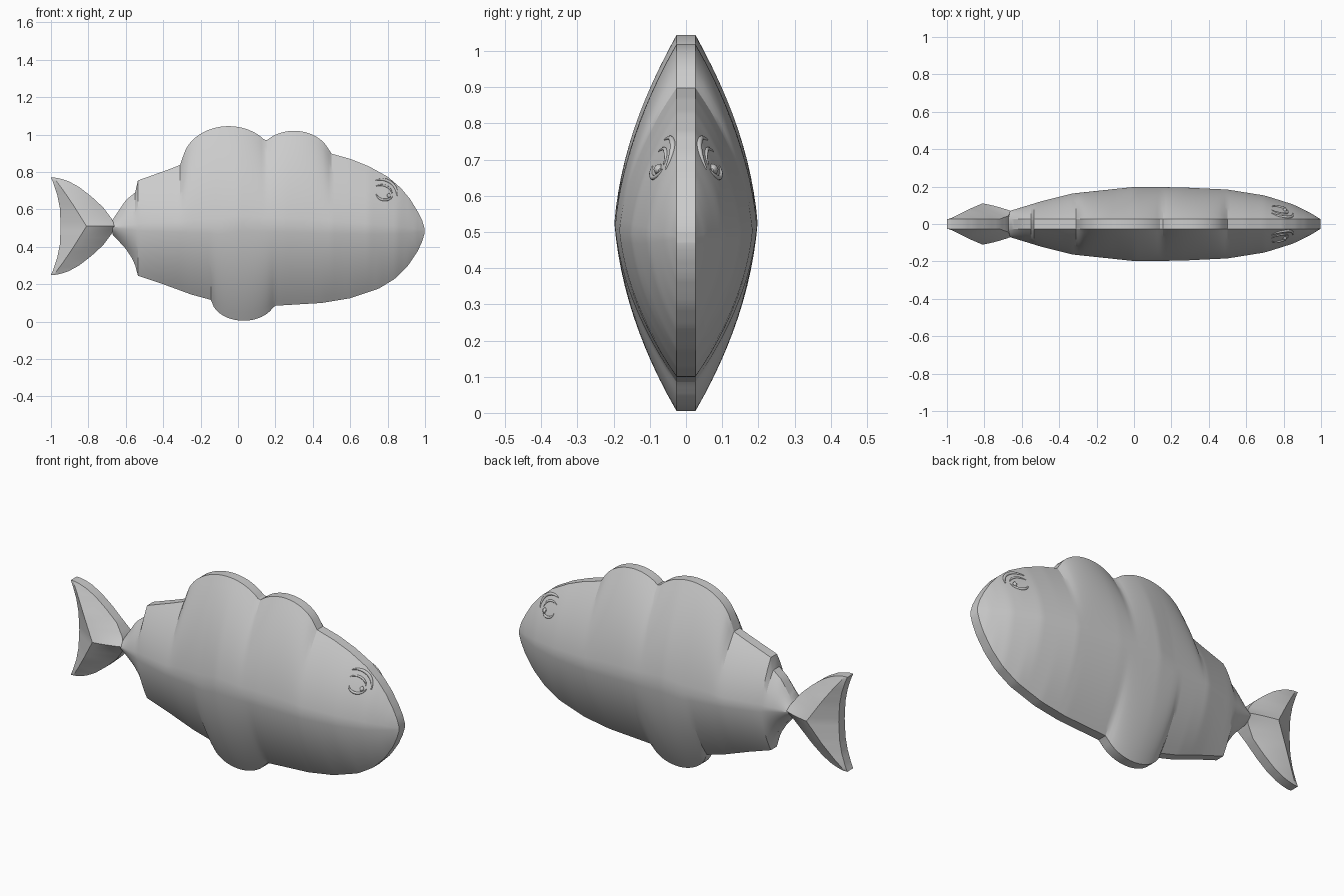
import bpy, bmesh, math

cube = bpy.data.objects.get("Cube")
if cube:
    bpy.data.objects.remove(cube)

grey = bpy.data.materials.new("light grey")
grey.use_nodes = True
COLOUR = (0.6, 0.6, 0.6, 1)
grey.diffuse_color = COLOUR
grey.node_tree.nodes["Principled BSDF"].inputs["Base Color"].default_value = COLOUR

RIM = 0.026   # half thickness of the outer edge
WAIST = -0.67


def lerp(points, x):
    """Read a profile of (x, value) points at x."""
    if x <= points[0][0]:
        return points[0][1]
    for (a, p), (b, q) in zip(points, points[1:]):
        if x <= b:
            return p + (q - p) * (x - a) / (b - a)
    return points[-1][1]


def lobe(x, centre, rx, rz):
    d = 1 - ((x - centre) / rx) ** 2
    return rz * math.sqrt(d) if d > 0 else -1


# Outline of the body without fins, and its half width along the mid ridge
UPPER = [(WAIST, .545), (-.6, .65), (-.55, .69), (-.535, .755), (-.38, .81), (-.29, .845),
         (.5, .898), (.6, .87), (.7, .83), (.8, .775), (.87, .715), (.92, .655),
         (.96, .59), (.985, .54), (.997, .5)]
LOWER = [(WAIST, .465), (-.6, .39), (-.555, .32), (-.535, .245), (-.4, .2), (-.25, .145),
         (-.14, .115), (.2, .085), (.45, .1), (.6, .125), (.75, .175), (.84, .23),
         (.91, .3), (.96, .375), (.985, .43), (.997, .47)]
WIDTH = [(WAIST, .068), (-.5, .12), (-.33, .163), (0, .198), (.25, .196), (.5, .184),
         (.7, .152), (.85, .105), (.95, .055), (.997, RIM)]
RIDGE = [(WAIST, .505), (-.1, .505), (0, .525), (.2, .515), (.997, .485)]


def top(x):
    return max(lerp(UPPER, x), .84 + lobe(x, -.05, .25, .205), .86 + lobe(x, .3, .2, .16))


def bottom(x):
    return min(lerp(LOWER, x), .13 - lobe(x, .03, .175, .125))


def swell(x, t):
    """Half width at station x, t going from 0 at the ridge to 1 at the rim."""
    return RIM + (lerp(WIDTH, x) - RIM) * (1 - .25 * t - .75 * t * t)


def loft(name, rings):
    """Skin equal closed rings and cap both ends."""
    bm = bmesh.new()
    loops = [[bm.verts.new(p) for p in ring] for ring in rings]
    n = len(rings[0])
    for a, b in zip(loops, loops[1:]):
        for i in range(n):
            j = (i + 1) % n
            bm.faces.new((a[i], a[j], b[j], b[i]))
    bm.faces.new(loops[0])
    bm.faces.new(loops[-1])
    bmesh.ops.recalc_face_normals(bm, faces=bm.faces)
    mesh = bpy.data.meshes.new(name)
    bm.to_mesh(mesh)
    bm.free()
    finish(bpy.data.objects.new(name, mesh))


def finish(ob):
    ob.data.materials.append(grey)
    bpy.context.collection.objects.link(ob)
    if ob.type == 'MESH':
        bpy.ops.object.select_all(action='DESELECT')
        ob.select_set(True)
        bpy.context.view_layer.objects.active = ob
        bpy.ops.object.shade_smooth_by_angle(angle=math.radians(22))


# Body with back humps and belly fin
STEPS = 12
stations = [WAIST + .015 * i for i in range(109)]
stations += [.96, .97, .978, .985, .991, .997]
rings = []
for x in stations:
    mid, hi, lo = lerp(RIDGE, x), top(x), bottom(x)
    side = []
    for i in range(-STEPS, STEPS + 1):
        t = i / STEPS
        z = mid + t * (hi - mid) if t > 0 else mid + t * (mid - lo)
        side.append((swell(x, abs(t)), z))
    rings.append([(x, y, z) for y, z in side] + [(x, -y, z) for y, z in reversed(side)])
loft("fish_body", rings)

# Tail fin, built in level slices from lower tip to upper tip
LEAD = [(0, -.655), (.04, -.675), (.1, -.72), (.16, -.785), (.21, -.85), (.24, -.905),
        (.255, -.95), (.26, -.98)]
CREST = [(0, -.81), (.12, -.885), (.2, -.94), (.26, -.985)]
TRAIL = [(0, -.948), (.1, -.953), (.17, -.967), (.23, -.987), (.26, -1)]
EDGE = [(0, .068), (.04, .042), (.1, RIM)]
PEAK = [(0, .11), (.12, .078), (.2, .05), (.26, RIM)]
rings = []
for i in range(-20, 21):
    s = .26 * math.sin(math.pi / 2 * i / 20)
    a = abs(s)
    lead, crest, trail = lerp(LEAD, a), lerp(CREST, a), lerp(TRAIL, a)
    edge, peak = lerp(EDGE, a), lerp(PEAK, a)
    side = []
    for k in range(7):
        u = k / 6
        y = edge + (peak - edge) * (u + .4 * u * (1 - u))
        side.append((lead + (crest - lead) * u, y))
    side.append((trail, RIM))
    rings.append([(x, y, .51 + s) for x, y in side]
                 + [(x, -y, .51 + s) for x, y in reversed(side)])
loft("tail_fin", rings)


# Raised eye details lying on the body surface
def surface_y(x, z):
    mid = lerp(RIDGE, x)
    return swell(x, (z - mid) / (top(x) - mid))


def strand(name, points, radius, sign):
    curve = bpy.data.curves.new(name, 'CURVE')
    curve.dimensions = '3D'
    curve.bevel_depth = radius
    curve.bevel_resolution = 2
    curve.use_fill_caps = True
    spline = curve.splines.new('POLY')
    spline.points.add(len(points) - 1)
    for i, (x, z) in enumerate(points):
        spline.points[i].co = (x, sign * surface_y(x, z), z, 1)
        spline.points[i].radius = .3 + .7 * math.sin(math.pi * i / (len(points) - 1))
    finish(bpy.data.objects.new(name, curve))


def arc(cx, cz, rx, rz, start, end):
    angles = [math.radians(start + (end - start) * i / 12) for i in range(13)]
    return [(cx + rx * math.cos(a), cz + rz * math.sin(a)) for a in angles]


for label, sign in (("left", 1), ("right", -1)):
    strand(label + "_brow", arc(.765, .68, .085, .08, 110, -5), .009, sign)
    strand(label + "_upper_lid", arc(.765, .675, .06, .055, 120, 10), .006, sign)
    strand(label + "_lower_lid", arc(.785, .685, .045, .035, 185, 340), .007, sign)
    strand(label + "_pupil", [(.797, .675), (.806, .673), (.815, .671)], .016, sign)
